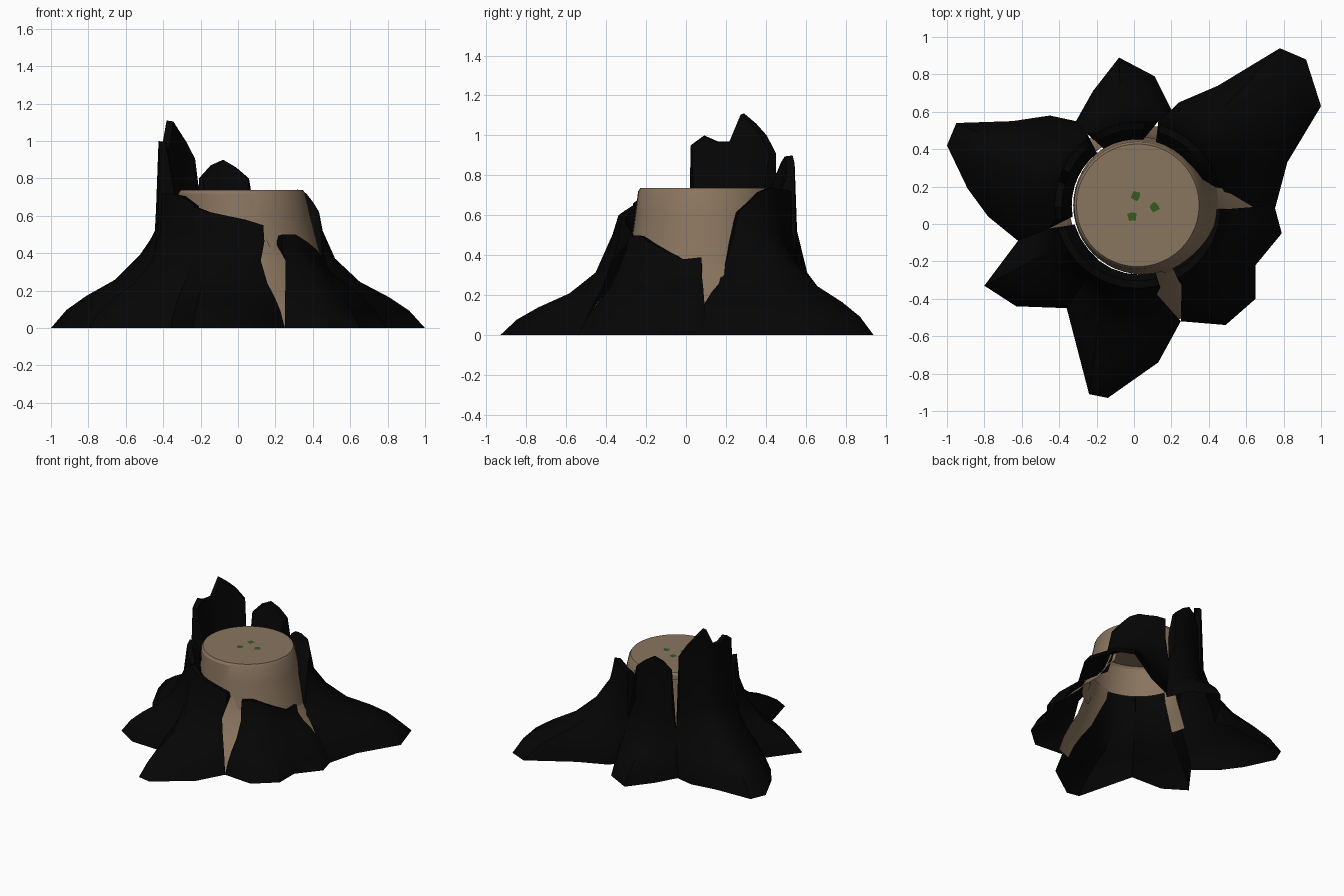
import bpy
import bmesh
from math import sin, cos, pi, radians, tau
from mathutils import Vector

old_cube = bpy.data.objects.get("Cube")
if old_cube:
    bpy.data.objects.remove(old_cube, do_unlink=True)

CENTRE = Vector((0.02, 0.1, 0))     # axis of the trunk
BARK_RADIUS = 0.445
# Root flare: how far out, greatest height, greatest share of the top height
FLARE = [(0.05, 0.52, 0.84), (0.2, 0.36, 0.72), (0.42, 0.24, 0.6),
         (0.68, 0.16, 0.4), (0.86, 0.09, 0.2), (1, 0, 0)]


def make_material(name, colour):
    mat = bpy.data.materials.new(name)
    mat.use_nodes = True
    rgba = (*colour, 1)
    mat.diffuse_color = rgba
    shader = mat.node_tree.nodes["Principled BSDF"]
    shader.inputs["Base Color"].default_value = rgba
    shader.inputs["Roughness"].default_value = 0.9
    return mat


bark = make_material("charred bark", (0.0015, 0.0015, 0.0015))
wood = make_material("bare wood", (0.25, 0.176, 0.113))
moss = make_material("moss green", (0.035, 0.1, 0.015))


def finish(bm, name, material, smooth_angle=40):
    bmesh.ops.recalc_face_normals(bm, faces=bm.faces)
    mesh = bpy.data.meshes.new(name)
    bm.to_mesh(mesh)
    bm.free()
    mesh.materials.append(material)
    obj = bpy.data.objects.new(name, mesh)
    bpy.context.collection.objects.link(obj)
    bpy.ops.object.select_all(action="DESELECT")
    obj.select_set(True)
    bpy.context.view_layer.objects.active = obj
    bpy.ops.object.shade_smooth_by_angle(angle=radians(smooth_angle))


def around(angle, radius, z):
    """Point at an angle in degrees about the trunk axis."""
    a = radians(angle)
    return CENTRE + Vector((radius * cos(a), radius * sin(a), z))


def core_radius(z):
    return 0.355 + (0.6 - z) * 0.14


def flare_column(angle, low_angle, radius, top, foot, bulk=1):
    """Points running from the top edge down and out to the foot."""
    end = Vector((*foot, 0))
    points = [around(angle, radius, top)]
    for t, height, share in FLARE:
        low = t > 0.1
        p = around(low_angle if low else angle, radius, 0).lerp(end, t)
        p.z = min(height * (bulk if low else 1), share * top)
        points.append(p)
    return points


def bridge(bm, columns, closed=False):
    """Join neighbouring columns of points with quads."""
    grid = [[bm.verts.new(p) for p in col] for col in columns]
    pairs = list(zip(grid, grid[1:]))
    if closed:
        pairs.append((grid[-1], grid[0]))
    for left, right in pairs:
        for k in range(len(left) - 1):
            bm.faces.new((left[k], right[k], right[k + 1], left[k + 1]))
    return grid


def bark_panel(name, span, low_span, feet, tops, bulk=1):
    """Slab of bark with a thick ragged top that spreads into a root."""
    bm = bmesh.new()
    columns = []
    for i, (foot, top) in enumerate(zip(feet, tops)):
        s = i / (len(feet) - 1)
        angle = span[0] + (span[1] - span[0]) * s
        low_angle = low_span[0] + (low_span[1] - low_span[0]) * s
        swell = 1 + (bulk - 1) * sin(pi * s)
        lip_z = min(0.65, top * 0.9)
        lip = [around(angle, core_radius(lip_z) + 0.005, lip_z),
               around(angle, BARK_RADIUS - 0.04, top - 0.005)]
        columns.append(lip + flare_column(angle, low_angle, BARK_RADIUS,
                                          top, foot, swell))
    grid = bridge(bm, columns)
    for edge in (grid[0], grid[-1]):
        bm.faces.new(edge[:5])
    finish(bm, name, bark)


def wood_strip(name, first, last, foot, top, rows):
    """Bare wood showing through a split between two bark panels."""
    bm = bmesh.new()
    foot = CENTRE.xy + (Vector(foot) - CENTRE.xy) * 0.98
    side = (foot - CENTRE.xy).orthogonal().normalized()
    columns = []
    for i in range(5):
        s = i / 4
        spread = foot + side * (s - 0.5) * 0.14
        angle = first + (last - first) * s
        columns.append(flare_column(angle, angle, 0.365, top, spread)[:rows])
    bridge(bm, columns)
    finish(bm, name, wood)


# Trunk core: hollow, leaning a little, lower on the side with short bark
bm = bmesh.new()
sides = 48
columns = []
for i in range(sides):
    angle = 360 * i / sides
    floor = 0.32 if angle > 285 or angle < 20 else 0.5
    column = []
    for f in (0, 0.5, 1):
        z = floor + (0.6 - floor) * f
        lean = Vector(((0.6 - z) * 0.12 + 0.012, 0, 0))
        column.append(around(angle, core_radius(z), z) + lean)
    column += [around(angle, 0.34, 0.72), around(angle, 0.328, 0.738)]
    columns.append(column)
rings = bridge(bm, columns, closed=True)
bm.faces.new([col[-1] for col in rings])
finish(bm, "trunk_core", wood, 25)

# Bark panels, each ending in a root
bark_panel("back_left_root", (13, 74), (13, 78),
           [(.74, .03), (.82, .33), (1, .63), (.92, .88),
            (.78, .94), (.45, .74), (.24, .65), (.2, .61)],
           [.36, .62, .67, .72, .74, .73, .73, .72], 1.04)
bark_panel("back_root", (85, 121), (78, 125),
           [(.2, .61), (.11, .79), (-.08, .89), (-.22, .71), (-.31, .55)],
           [.8, .86, .9, .87, .8], .87)
bark_panel("tall_splinter_root", (128, 190), (125, 194),
           [(-.31, .55), (-.45, .58), (-.65, .55), (-.95, .54),
            (-1, .42), (-.89, .19), (-.78, .04), (-.62, -.09)],
           [.91, 1, 1.06, 1.11, .97, .97, 1, .95], 1.08)
bark_panel("front_right_root", (197, 235), (194, 235),
           [(-.62, -.09), (-.8, -.33), (-.63, -.44), (-.36, -.45)],
           [.72, .72, .71, .66])
bark_panel("front_root", (235, 285), (235, 279),
           [(-.36, -.45), (-.24, -.91), (-.14, -.93), (.13, -.74), (.25, -.52)],
           [.65, .62, .6, .58, .55], .87)
bark_panel("left_root", (299, 357), (302, 357),
           [(.25, -.52), (.49, -.54), (.65, -.4), (.65, -.22),
            (.79, -.05), (.75, .1)],
           [.5, .5, .46, .42, .38, .39])

# Wood in the splits, the wide ones running furthest down
wood_strip("front_split_wood", 270, 310, (.25, -.52), .52, 7)
wood_strip("left_split_wood", -8, 22, (.72, .07), .5, 6)
wood_strip("right_split_wood", 186, 202, (-.62, -.09), .52, 4)
wood_strip("back_left_split_wood", 69, 90, (.2, .61), .7, 4)
wood_strip("back_right_split_wood", 116, 133, (-.31, .55), .7, 4)

# Moss patches lying flat on the cut face
for n, (x, y) in enumerate([(.01, .15), (.11, .09), (-.01, .04)]):
    bm = bmesh.new()
    count = 9
    outline = []
    for k in range(count):
        a = tau * k / count + n
        r = 0.022 + 0.007 * (k % 2)
        outline.append(bm.verts.new((x + r * cos(a), y + r * sin(a), .741)))
    patch = bm.faces.new(outline)
    patch.normal_update()
    finish(bm, f"moss_patch_{n + 1}", moss)
